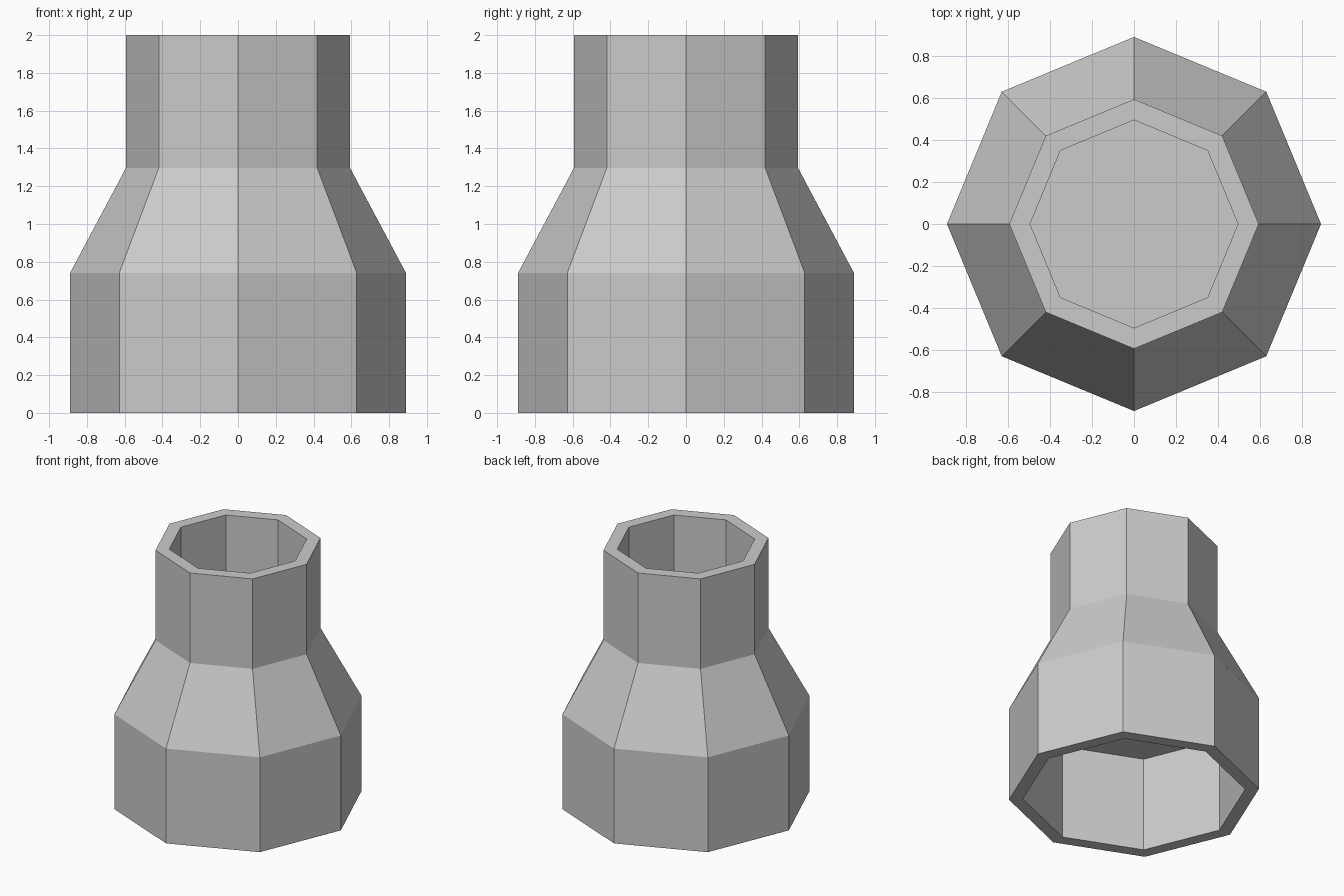
import bpy
import bmesh
from math import cos, sin, tau

cube = bpy.data.objects.get("Cube")
if cube:
    bpy.data.objects.remove(cube)

SIDES = 8
LOWER_R, UPPER_R = 0.889, 0.593
LOWER_BORE, UPPER_BORE = 0.79, 0.494
SHOULDER_Z, NECK_Z, TOP_Z = 0.741, 1.297, 2.0

grey = bpy.data.materials.new("plain grey")
grey.use_nodes = True
colour = (0.6, 0.6, 0.6, 1)
grey.diffuse_color = colour
grey.node_tree.nodes["Principled BSDF"].inputs["Base Color"].default_value = colour


def lathe(name, profile):
    """Spin a (radius, z) profile into flat-sided rings, capping both ends."""
    bm = bmesh.new()
    rings = [[bm.verts.new((r * cos(tau * i / SIDES), r * sin(tau * i / SIDES), z))
              for i in range(SIDES)] for r, z in profile]
    for a, b in zip(rings, rings[1:]):
        for i in range(SIDES):
            j = (i + 1) % SIDES
            bm.faces.new((a[i], a[j], b[j], b[i]))
    bm.faces.new(rings[0][::-1])
    bm.faces.new(rings[-1])
    bmesh.ops.recalc_face_normals(bm, faces=bm.faces)
    mesh = bpy.data.meshes.new(name)
    bm.to_mesh(mesh)
    bm.free()
    mesh.materials.append(grey)
    obj = bpy.data.objects.new(name, mesh)
    bpy.context.collection.objects.link(obj)
    return obj


# Stepped body: lower socket ceiling, outer wall, then upper socket floor
lathe("reducer_fitting", [
    (LOWER_BORE, SHOULDER_Z),
    (LOWER_BORE, 0),
    (LOWER_R, 0),
    (LOWER_R, SHOULDER_Z),
    (UPPER_R, NECK_Z),
    (UPPER_R, TOP_Z),
    (UPPER_BORE, TOP_Z),
    (UPPER_BORE, NECK_Z),
])
